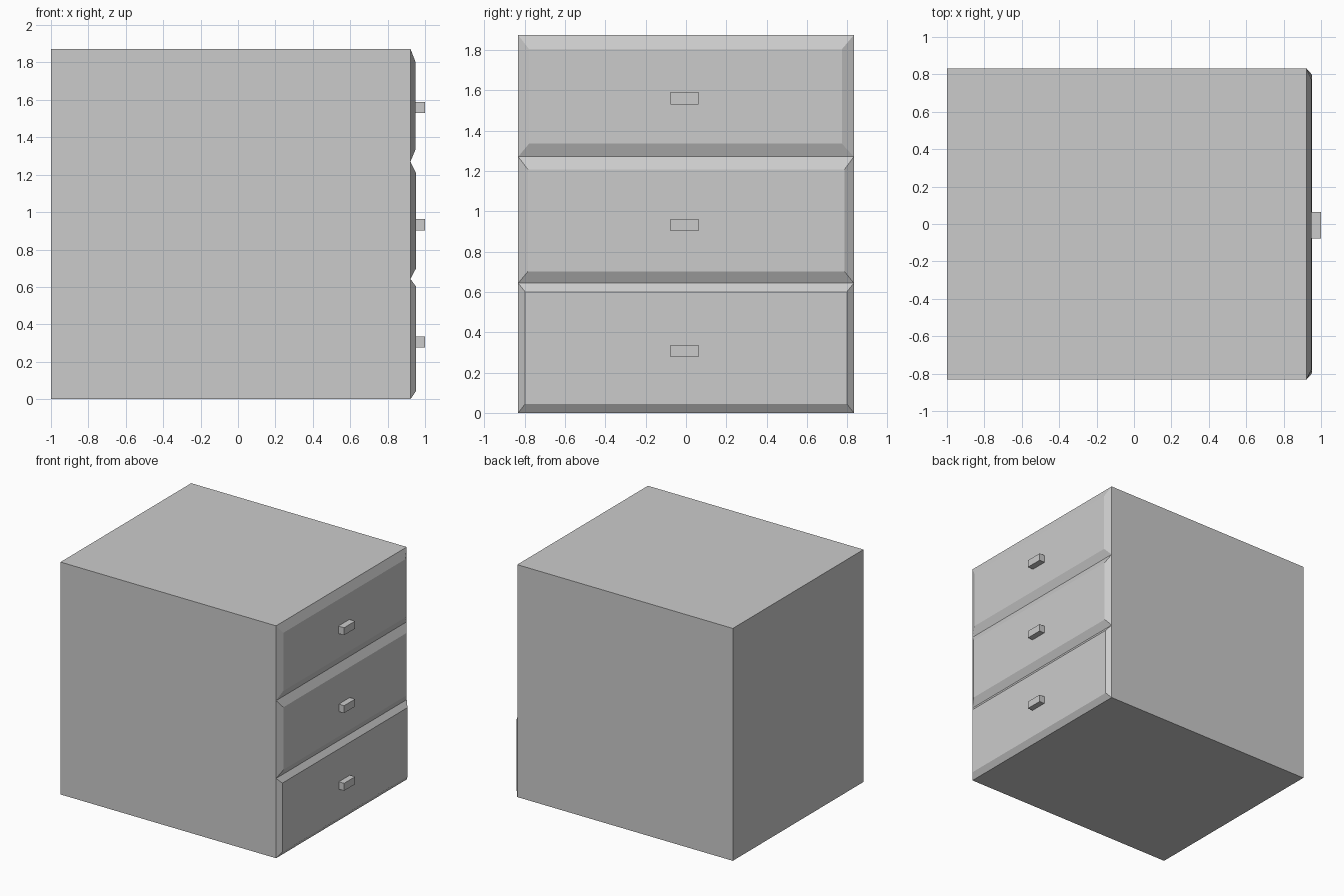
import bpy

if "Cube" in bpy.data.objects:
    bpy.data.objects.remove(bpy.data.objects["Cube"])

BACK, FACE, TIP = -1.0, 0.922, 1.0
HALF_Y, TOP = 0.832, 1.873


def loft_x(name, x0, rect0, x1, rect1, cap_start=False, cap_end=True):
    """Join two rectangles (y0, y1, z0, z1) lying at x0 and x1."""
    verts = []
    for x, (y0, y1, z0, z1) in ((x0, rect0), (x1, rect1)):
        verts += [(x, y0, z0), (x, y1, z0), (x, y1, z1), (x, y0, z1)]
    faces = [(i, (i + 1) % 4, (i + 1) % 4 + 4, i + 4) for i in range(4)]
    faces = [f[::-1] for f in faces]
    if cap_start:
        faces.append((0, 1, 2, 3))
    if cap_end:
        faces.append((7, 6, 5, 4))
    # ring runs counter-clockwise seen from +x, so flip to face outward
    faces = [f[::-1] for f in faces]
    if cap_start:
        faces[4] = (3, 2, 1, 0)
    mesh = bpy.data.meshes.new(name)
    mesh.from_pydata(verts, [], faces)
    obj = bpy.data.objects.new(name, mesh)
    bpy.context.collection.objects.link(obj)
    return obj


# Cabinet shell, its open side closed by the drawer fronts
side = (-HALF_Y, HALF_Y, 0, TOP)
loft_x("cabinet_body", BACK, side, FACE, side, cap_start=True, cap_end=False)

# Drawers: outer z range, raised panel rectangle, panel x, handle z range
drawers = [
    ("bottom", 0.0, 0.643, (-0.797, 0.797, 0.045, 0.600), 0.953, 0.276, 0.336),
    ("middle", 0.643, 1.270, (-0.783, 0.785, 0.702, 1.206), 0.953, 0.902, 0.962),
    ("top", 1.270, TOP, (-0.778, 0.773, 1.335, 1.803), 0.949, 1.530, 1.590),
]
for label, z0, z1, panel, px, h0, h1 in drawers:
    # Bevelled drawer front
    loft_x(label + "_drawer_front", FACE, (-HALF_Y, HALF_Y, z0, z1), px, panel)
    # Small block handle
    grip = (-0.077, 0.063, h0, h1)
    loft_x(label + "_handle", px, grip, TIP, grip)
